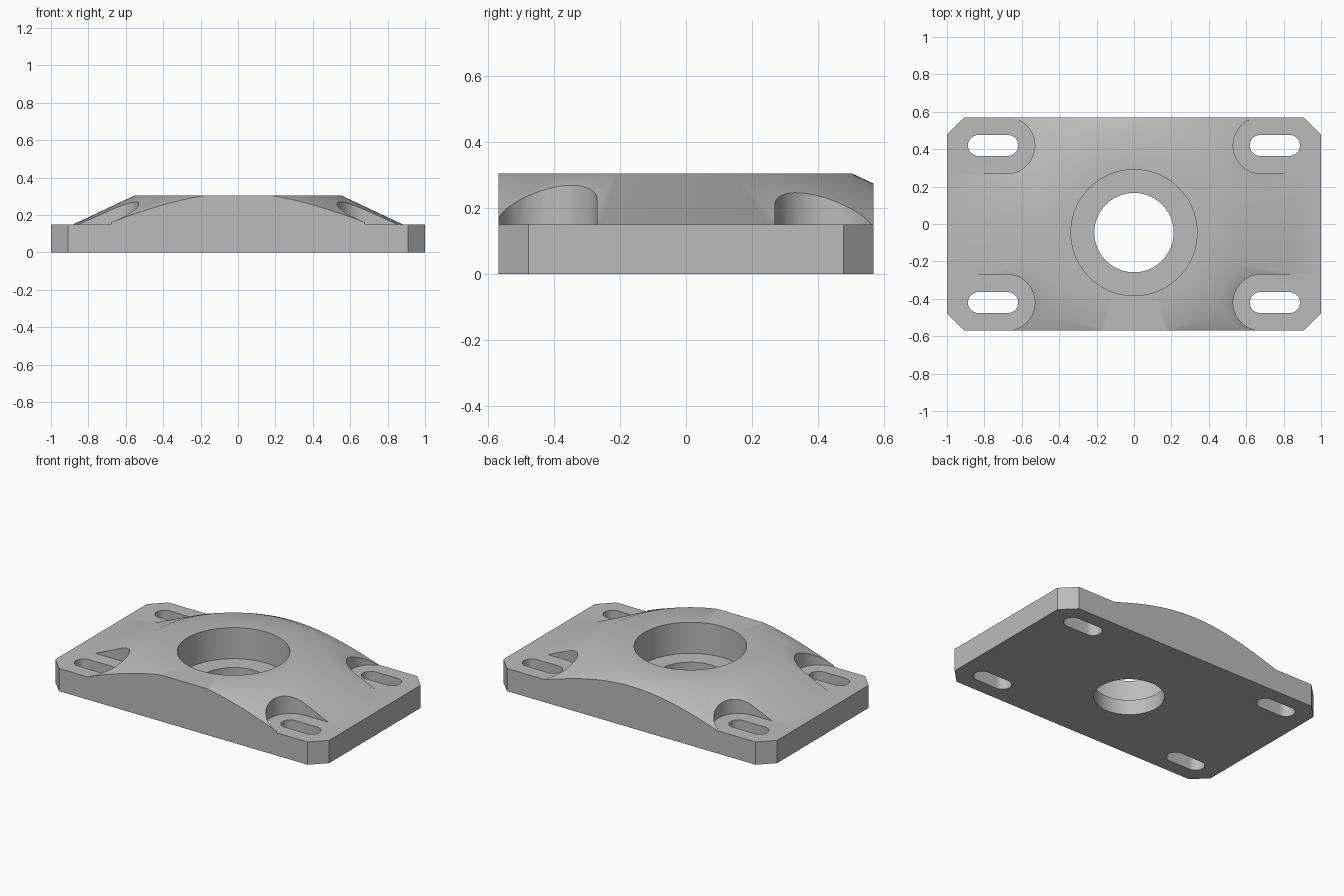
import bpy, bmesh
from math import sin, cos, pi, radians
from mathutils import Matrix

cube = bpy.data.objects.get("Cube")
if cube:
    bpy.data.objects.remove(cube, do_unlink=True)

HALF_X, HALF_Y, CHAMFER = 1.0, 0.57, 0.092
PLATE_TOP, DOME_TOP = 0.15, 0.305
BORE_Y = -0.046          # centre of the bore and of the conical dome
SLOT_Y, POCKET_X, POCKET_R = 0.42, 0.68, 0.15

grey = bpy.data.materials.new("plain grey")
grey.use_nodes = True
colour = (0.5, 0.5, 0.5, 1)
grey.diffuse_color = colour
grey.node_tree.nodes["Principled BSDF"].inputs["Base Color"].default_value = colour


def finish(name, bm):
    bmesh.ops.remove_doubles(bm, verts=bm.verts, dist=1e-5)
    bmesh.ops.recalc_face_normals(bm, faces=bm.faces)
    mesh = bpy.data.meshes.new(name)
    bm.to_mesh(mesh)
    bm.free()
    mesh.materials.append(grey)
    obj = bpy.data.objects.new(name, mesh)
    bpy.context.collection.objects.link(obj)
    return obj


def prism(name, outline, z0, z1):
    """Extrude a closed xy outline from z0 to z1."""
    bm = bmesh.new()
    face = bm.faces.new([bm.verts.new((x, y, z0)) for x, y in outline])
    up = bmesh.ops.extrude_face_region(bm, geom=[face])["geom"]
    verts = [v for v in up if isinstance(v, bmesh.types.BMVert)]
    bmesh.ops.translate(bm, verts=verts, vec=(0, 0, z1 - z0))
    return finish(name, bm)


def lathe(name, profile, steps=128):
    """Revolve a closed (radius, z) profile about the bore axis."""
    bm = bmesh.new()
    verts = [bm.verts.new((r, 0, z)) for r, z in profile]
    edges = [bm.edges.new(pair) for pair in zip(verts, verts[1:])]
    bmesh.ops.spin(bm, geom=verts + edges, cent=(0, 0, 0), axis=(0, 0, 1),
                   angle=2 * pi, steps=steps)
    bmesh.ops.transform(bm, matrix=Matrix.Translation((0, BORE_Y, 0)), verts=bm.verts)
    return finish(name, bm)


def arc(cx, cy, r, start, end, n=24):
    angles = [radians(start + (end - start) * i / n) for i in range(n + 1)]
    return [(cx + r * cos(a), cy + r * sin(a)) for a in angles]


def cut(target, cutter):
    mod = target.modifiers.new("cut", "BOOLEAN")
    mod.operation, mod.solver, mod.object = "DIFFERENCE", "EXACT", cutter
    bpy.context.view_layer.objects.active = target
    bpy.ops.object.modifier_apply(modifier=mod.name)
    bpy.data.objects.remove(cutter, do_unlink=True)


# Block with chamfered corners
cx, cy = HALF_X - CHAMFER, HALF_Y - CHAMFER
corner = [(HALF_X, cy), (cx, HALF_Y)]
outline = []
for sx, sy in ((1, 1), (-1, 1), (-1, -1), (1, -1)):
    pts = corner if sx * sy > 0 else corner[::-1]
    outline += [(x * sx, y * sy) for x, y in pts]
plate = prism("mounting_plate", outline, 0, 0.5)

# Trim the top to a flat-topped cone rising from the plate
cut(plate, lathe("dome_trim", [(0, DOME_TOP), (0.55, DOME_TOP), (0.88, PLATE_TOP),
                               (2, PLATE_TOP), (2, 1), (0, 1)]))

# Corner pockets and slotted bolt holes
pocket = arc(POCKET_X, SLOT_Y, POCKET_R, 270, 90) + [
    (POCKET_X, 0.8), (1.2, 0.8), (1.2, SLOT_Y - POCKET_R)]
slot = arc(0.675, SLOT_Y, 0.056, 270, 90) + arc(0.832, SLOT_Y, 0.056, 90, -90)
for sx in (1, -1):
    for sy in (1, -1):
        cut(plate, prism("pocket_cutter", [(x * sx, y * sy) for x, y in pocket], PLATE_TOP, 1))
        cut(plate, prism("slot_cutter", [(x * sx, y * sy) for x, y in slot], -1, 1))

# Stepped central bore
cut(plate, lathe("bore_cutter", [(0, -1), (0.212, -1), (0.212, 0.1),
                                 (0.337, 0.1), (0.337, 1), (0, 1)]))

# Smooth curved walls, keep sharp edges
bpy.ops.object.select_all(action="DESELECT")
plate.select_set(True)
bpy.context.view_layer.objects.active = plate
bpy.ops.object.shade_smooth_by_angle(angle=radians(30))
